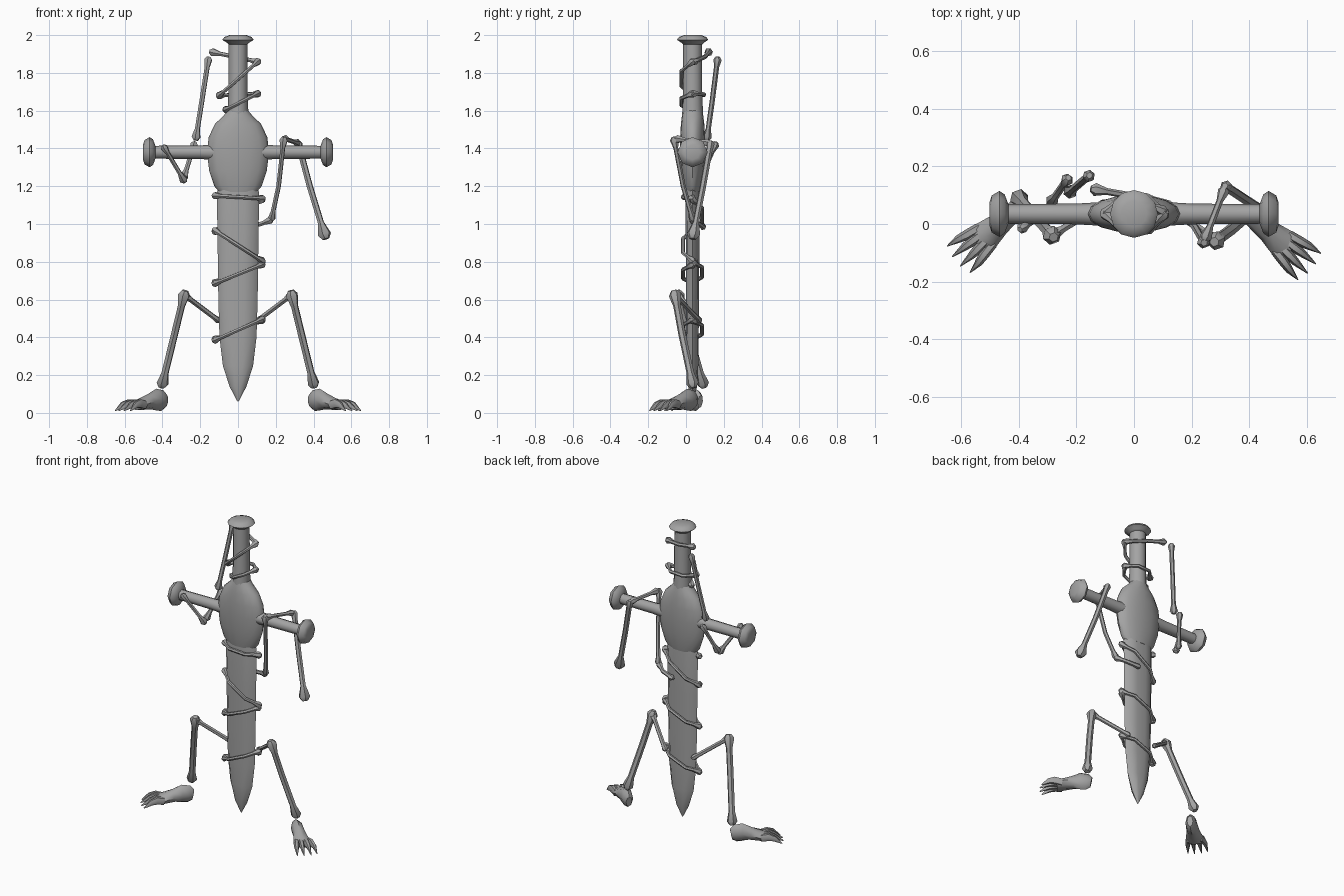
import bpy, bmesh, math
from mathutils import Vector

cube = bpy.data.objects.get("Cube")
if cube:
    bpy.data.objects.remove(cube)

grey = bpy.data.materials.new("bone_grey")
grey.use_nodes = True
COLOUR = (0.37, 0.37, 0.37, 1)
grey.diffuse_color = COLOUR
grey.node_tree.nodes["Principled BSDF"].inputs["Base Color"].default_value = COLOUR

AXIS_Y = 0.035
parts = []


def loft(name, stations, hint=(1, 0, 0), sides=12, section=None):
    """Skin rings along a path; a station is (position, width, depth)."""
    section = section or [(math.cos(math.tau * i / sides), math.sin(math.tau * i / sides))
                          for i in range(sides)]
    bm = bmesh.new()
    pts = [Vector(s[0]) for s in stations]
    rings = []
    for i, (_, a, b) in enumerate(stations):
        d = (pts[min(i + 1, len(pts) - 1)] - pts[max(i - 1, 0)]).normalized()
        u = Vector(hint)
        u = (u - d * u.dot(d)).normalized()
        v = d.cross(u)
        rings.append([bm.verts.new(pts[i] + u * a * c + v * b * s) for c, s in section])
    n = len(section)
    for r, q in zip(rings, rings[1:]):
        for k in range(n):
            bm.faces.new((r[k], r[(k + 1) % n], q[(k + 1) % n], q[k]))
    bm.faces.new(rings[0][::-1])
    bm.faces.new(rings[-1])
    bmesh.ops.recalc_face_normals(bm, faces=bm.faces)
    mesh = bpy.data.meshes.new(name)
    bm.to_mesh(mesh)
    bm.free()
    mesh.materials.append(grey)
    obj = bpy.data.objects.new(name, mesh)
    bpy.context.collection.objects.link(obj)
    parts.append(obj)
    return obj


def bone(name, path, r=0.012, start=0.024, end=0.024):
    """Thin shaft along a path with a knobbly joint at both ends."""
    p = [Vector(q) for q in path]
    d0, d1 = (p[1] - p[0]).normalized(), (p[-1] - p[-2]).normalized()
    rows = [(p[0] - d0 * start * 0.7, start * 0.5), (p[0], start), (p[0] + d0 * start * 1.8, r)]
    rows += [(q, r) for q in p[1:-1]]
    rows += [(p[-1] - d1 * end * 1.8, r), (p[-1], end), (p[-1] + d1 * end * 0.7, end * 0.5)]
    hint = (0.2, 1, 0.1) if abs(d0.y) < 0.8 else (1, 0, 0.2)
    loft(name, [(q, s, s) for q, s in rows], hint, sides=6)


# Blade: flattened bevelled section narrowing to a point
half = [(1, 0), (0.72, 0.8), (0.3, 1), (-0.3, 1), (-0.72, 0.8)]
blade_section = half + [(-x, -y) for x, y in half]
loft("blade", [((0, AXIS_Y, z), w, t) for z, w, t in (
    (1.2, 0.105, 0.036), (1.16, 0.112, 0.038), (0.9, 0.108, 0.036), (0.6, 0.104, 0.034),
    (0.4, 0.098, 0.032), (0.25, 0.08, 0.03), (0.14, 0.045, 0.024), (0.06, 0.003, 0.003))],
    section=blade_section)

# Swollen centre of the hilt
loft("hilt_body", [((0, AXIS_Y, z), w, t) for z, w, t in (
    (1.17, 0.1, 0.04), (1.2, 0.125, 0.046), (1.28, 0.152, 0.058), (1.38, 0.165, 0.065),
    (1.46, 0.155, 0.066), (1.53, 0.122, 0.062), (1.57, 0.08, 0.057), (1.6, 0.054, 0.052))], sides=16)

# Grip and pommel
loft("grip", [((0, AXIS_Y, z), r, r) for z, r in ((1.56, 0.056), (1.7, 0.051), (1.97, 0.05))])
loft("pommel", [((0, AXIS_Y, z), r, r) for z, r in (
    (1.95, 0.05), (1.96, 0.06), (1.975, 0.083), (1.99, 0.072), (2.0, 0.045))])

# Crossguard arms with flared knobs
for side, s in (("left", 1), ("right", -1)):
    loft(side + "_guard_bar", [((s * x, AXIS_Y, 1.38), r, r) for x, r in (
        (0.1, 0.042), (0.2, 0.036), (0.45, 0.034))], (0, 0, 1), 8)
    loft(side + "_guard_knob", [((s * x, AXIS_Y, 1.38), r, r) for x, r in (
        (0.437, 0.034), (0.45, 0.068), (0.468, 0.08), (0.495, 0.064), (0.503, 0.04))], (0, 0, 1), 8)


def wrap(name, x0, z0, x1, z1, front, reach, flat):
    """Bent bone hugging the front or back of the sword."""
    y = AXIS_Y + (-reach if front else reach)
    mid = [(x0 + (x1 - x0) * t, y, z0 + (z1 - z0) * t) for t in (0.5 - flat, 0.5 + flat)]
    bone(name, [(x0, AXIS_Y, z0), *mid, (x1, AXIS_Y, z1)], 0.011, 0.021, 0.021)


# Bones coiled around the blade
for i, (zl, zr, front) in enumerate((
        (1.15, 1.135, True), (0.96, 1.13, False), (0.965, 0.805, True), (0.69, 0.80, False),
        (0.685, 0.785, True), (0.39, 0.49, False), (0.385, 0.495, True))):
    wrap(f"blade_wrap_{i + 1}", -0.122, zl, 0.128, zr, front, 0.05, 0.24)

# Bones coiled around the grip
for i, (xl, zl, zr, front) in enumerate((
        (-0.1, 1.68, 1.86, True), (-0.1, 1.68, 1.69, False), (-0.065, 1.605, 1.69, True))):
    wrap(f"grip_wrap_{i + 1}", xl, zl, 0.105, zr, front, 0.06, 0.22)

# Right arm: over the grip, down behind, and hooked on the guard
bone("right_upper_link", [(-0.135, 0.12, 1.91), (-0.02, 0.1, 1.885), (0.1, 0.045, 1.86)], 0.012, 0.023, 0.02)
bone("right_upper_arm", [(-0.157, 0.167, 1.87), (-0.19, 0.14, 1.66), (-0.222, 0.112, 1.46)], 0.014, 0.022, 0.025)
bone("right_forearm", [(-0.232, 0.155, 1.42), (-0.285, 0.08, 1.25)], 0.013, 0.022, 0.023)
bone("right_hook", [(-0.288, 0.055, 1.235), (-0.39, -0.015, 1.405)], 0.012, 0.024, 0.02)

# Left arm: out of the coil, over the guard and hanging down
bone("left_link", [(0.04, 0.09, 0.985), (0.12, 0.07, 1.0), (0.17, 0.035, 1.02)], 0.013, 0.018, 0.021)
bone("left_upper_arm", [(0.178, 0.035, 1.03), (0.215, -0.015, 1.2), (0.242, -0.062, 1.445)], 0.013, 0.021, 0.024)
bone("left_elbow_link", [(0.25, -0.045, 1.45), (0.312, 0.115, 1.43)], 0.012, 0.022, 0.021)
bone("left_forearm", [(0.32, 0.13, 1.425), (0.38, 0.09, 1.2), (0.458, 0.04, 0.945)], 0.017, 0.022, 0.037)


def leg(side, s, knee_y, ankle_y, heel, toe):
    """Thigh, shin, ankle and clawed foot."""
    knee = Vector((s * 0.285, knee_y, 0.625))
    bone(side + "_thigh", [(s * 0.105, 0.07, 0.49), knee], 0.014, 0.018, 0.026)
    bone(side + "_shin", [knee, (s * 0.335, (knee_y + ankle_y) / 2 - 0.01, 0.42),
                          (s * 0.4, ankle_y, 0.155)], 0.02, 0.034, 0.033)
    a, b = Vector((s * heel[0], heel[1], 0)), Vector((s * toe[0], toe[1], 0))
    along = (b - a).normalized()
    across = Vector((-along.y, along.x, 0))
    length = (b - a).length

    def at(t, z, off=0.0):
        q = a + along * length * t + across * off
        return (q.x, q.y, z)

    loft(side + "_foot", [(at(t, z), w, h) for t, z, w, h in (
        (-0.11, 0.06, 0.018, 0.035), (-0.02, 0.065, 0.032, 0.055), (0.12, 0.07, 0.036, 0.058),
        (0.3, 0.06, 0.04, 0.042), (0.5, 0.047, 0.052, 0.032), (0.64, 0.038, 0.056, 0.024))],
        across, 8)
    for i, off in enumerate((-0.045, -0.016, 0.016, 0.045)):
        tip = 0.96 + 0.04 * (abs(off) < 0.02)
        loft(f"{side}_toe_{i + 1}", [
            (at(0.52, 0.042, off * 0.8), 0.018, 0.024), (at(0.68, 0.05, off), 0.018, 0.025),
            (at(0.8, 0.042, off * 1.2), 0.014, 0.018), (at(tip, 0.012, off * 1.35), 0.002, 0.003)],
            across, 6)


leg("left", 1, -0.058, 0.035, (0.405, 0.03), (0.618, -0.155))
leg("right", -1, -0.04, 0.09, (0.405, 0.055), (0.618, -0.13))

# Smooth shading with crisp edges kept
bpy.ops.object.select_all(action="DESELECT")
for obj in parts:
    obj.select_set(True)
bpy.context.view_layer.objects.active = parts[0]
bpy.ops.object.shade_smooth_by_angle(angle=math.radians(50))
